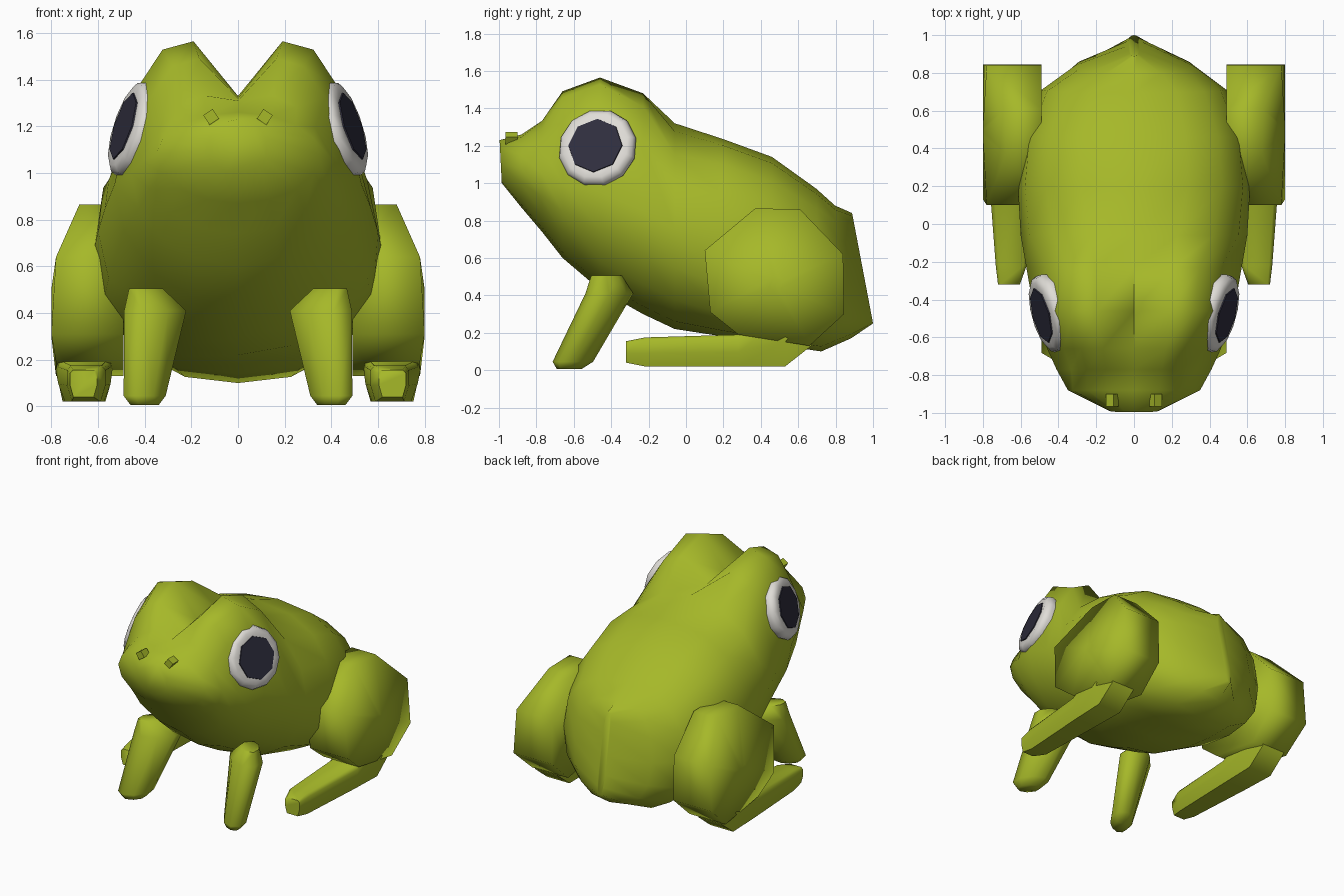
import bpy, bmesh, math
from mathutils import Vector

cube = bpy.data.objects.get("Cube")
if cube:
    bpy.data.objects.remove(cube, do_unlink=True)


def material(name, rgb):
    m = bpy.data.materials.new(name)
    m.use_nodes = True
    m.diffuse_color = (*rgb, 1)
    bsdf = m.node_tree.nodes["Principled BSDF"]
    bsdf.inputs["Base Color"].default_value = (*rgb, 1)
    bsdf.inputs["Roughness"].default_value = 0.8
    return m


GREEN = material("skin green", (0.38, 0.48, 0.022))
WHITE = material("eye white", (0.74, 0.72, 0.68))
DARK = material("pupil dark", (0.028, 0.027, 0.048))


def loft(name, rings, mat, angle=45):
    """Join equal-sized closed rings of points and cap both ends."""
    bm = bmesh.new()
    rows = [[bm.verts.new(p) for p in ring] for ring in rings]
    n = len(rows[0])
    for a, b in zip(rows, rows[1:]):
        for i in range(n):
            j = (i + 1) % n
            bm.faces.new((a[i], a[j], b[j], b[i]))
    for row in (rows[0], rows[-1]):
        bm.faces.new(row)
    bmesh.ops.recalc_face_normals(bm, faces=bm.faces)
    me = bpy.data.meshes.new(name)
    bm.to_mesh(me)
    bm.free()
    me.materials.append(mat)
    ob = bpy.data.objects.new(name, me)
    bpy.context.collection.objects.link(ob)
    bpy.ops.object.select_all(action="DESELECT")
    ob.select_set(True)
    bpy.context.view_layer.objects.active = ob
    bpy.ops.object.shade_smooth_by_angle(angle=math.radians(angle))


def spow(v, p):
    return math.copysign(abs(v) ** p, v) if abs(v) > 1e-6 else 0.0


# Body: y, half width, widest z, top z, bottom z, brow height, backward lean
SECTIONS = [
    (-0.99, 0.13, 1.10, 1.23, 1.00, 0, 0.05),
    (-0.88, 0.35, 1.08, 1.26, 0.87, 0, 0),
    (-0.77, 0.41, 1.05, 1.31, 0.74, 0.05, 0),
    (-0.66, 0.46, 1.00, 1.32, 0.60, 0.23, 0),
    (-0.46, 0.53, 0.95, 1.33, 0.43, 0.31, 0),
    (-0.23, 0.57, 0.85, 1.33, 0.30, 0.22, 0),
    (-0.06, 0.60, 0.75, 1.32, 0.22, 0, 0),
    (0.20, 0.615, 0.68, 1.235, 0.18, 0, 0),
    (0.46, 0.59, 0.60, 1.14, 0.14, 0, 0),
    (0.71, 0.49, 0.53, 0.97, 0.10, 0, 0.03),
    (0.84, 0.31, 0.52, 0.88, 0.17, 0, 0.12),
    (0.945, 0.03, 0.54, 0.84, 0.25, 0, 0.19),
]
BROW_LIFT = {1: 0.85, 2: 1.0, 3: 0.88}
BROW_WIDTH = {1: 0.36, 2: 0.61, 3: 0.81}
body_rings = []
for y, w, zm, zt, zb, brow, lean in SECTIONS:
    p = 1.0 if y < 0 else 0.8
    ring = []
    for i in range(16):
        t = i * math.tau / 16
        k = min(i, 16 - i)
        c, sx = spow(math.cos(t), p), spow(math.sin(t), p)
        if brow and k in BROW_WIDTH:
            sx = math.copysign(BROW_WIDTH[k], sx)
        z = zm + c * (zt - zm if c > 0 else zm - zb) + brow * BROW_LIFT.get(k, 0)
        ring.append((w * sx, y + lean * (zm - z), z))
    body_rings.append(ring)
loft("body", body_rings, GREEN, 85)

# Thigh side outline: y, z, outer x
THIGH = [
    (0.10, 0.64, 0.78), (0.37, 0.865, 0.68), (0.61, 0.86, 0.68), (0.84, 0.62, 0.78),
    (0.845, 0.30, 0.80), (0.66, 0.13, 0.78), (0.28, 0.19, 0.78), (0.13, 0.31, 0.80),
]
# Lower hind leg: y, centre x, half width, bottom z, top z
FOOT = [
    (-0.32, 0.662, 0.058, 0.04, 0.155), (-0.22, 0.65, 0.082, 0.02, 0.175),
    (0.28, 0.658, 0.112, 0.02, 0.19), (0.53, 0.66, 0.122, 0.02, 0.33),
    (0.67, 0.66, 0.12, 0.13, 0.42),
]
# Foot cross-section, slightly narrower at the sole
FOOT_SHAPE = [(-0.75, -1), (0.75, -1), (1, -0.1), (1, 0.75),
              (0.8, 1), (-0.8, 1), (-1, 0.75), (-1, -0.1)]
# Front leg: centre x, centre y, z, half width, half depth
ARM = [
    (0.40, -0.625, 0.005, 0.06, 0.06), (0.40, -0.605, 0.045, 0.090, 0.10),
    (0.355, -0.41, 0.41, 0.133, 0.118), (0.395, -0.425, 0.505, 0.072, 0.076),
]
OCT = [math.tau * (i + 0.5) / 8 for i in range(8)]
K = 1 / math.cos(math.pi / 8)

for s, side in ((1, "left"), (-1, "right")):
    # Hind leg
    yc, zc = 0.48, 0.46
    loft(side + "_thigh", [
        [(s * 0.49, y, z) for y, z, x in THIGH],
        [(s * x, y, z) for y, z, x in THIGH],
        [(s * 0.80, yc + (y - yc) * 0.1, zc + (z - zc) * 0.1) for y, z, x in THIGH],
    ], GREEN, 120)
    loft(side + "_hind_foot", [
        [(s * (x + w * u), y, (a + b) / 2 + (b - a) / 2 * v) for u, v in FOOT_SHAPE]
        for y, x, w, a, b in FOOT], GREEN, 70)

    # Front leg: section stretched from inner back to outer front
    loft(side + "_front_leg", [
        [(s * (x + K * w * math.cos(t)), y + d * K * math.sin(t - 0.4), z) for t in OCT]
        for x, y, z, w, d in ARM], GREEN, 70)

    # Eye: rounded white disc with a thin pupil plate
    n = Vector((s * 1.0, -0.27, 0.32)).normalized()
    u = Vector((0, 0, 1)) - n * n.z
    u.normalize()
    v = n.cross(u)
    centre = Vector((s * 0.455, -0.475, 1.19))

    def disc(profile, count, offset):
        return [[centre + n * h + (u * math.cos(a) + v * math.sin(a)) * r
                 for a in (math.tau * (i + offset) / count for i in range(count))]
                for r, h in profile]

    loft(side + "_eye", disc([(0.20, -0.06), (0.216, -0.01), (0.205, 0.02),
                              (0.18, 0.036), (0.14, 0.036)], 12, 0.5), WHITE, 60)
    loft(side + "_pupil", disc([(0.15, 0.034), (0.148, 0.042)], 8, 0), DARK, 30)

    # Nostril: small tilted block
    q = [(0.034, 0), (0, 0.034), (-0.034, 0), (0, -0.034)]
    loft(side + "_nostril", [
        [(s * (0.115 + a - 0.2 * b), y, 1.24 + b + 0.2 * a) for a, b in q]
        for y in (-0.965, -0.90)], GREEN, 30)
